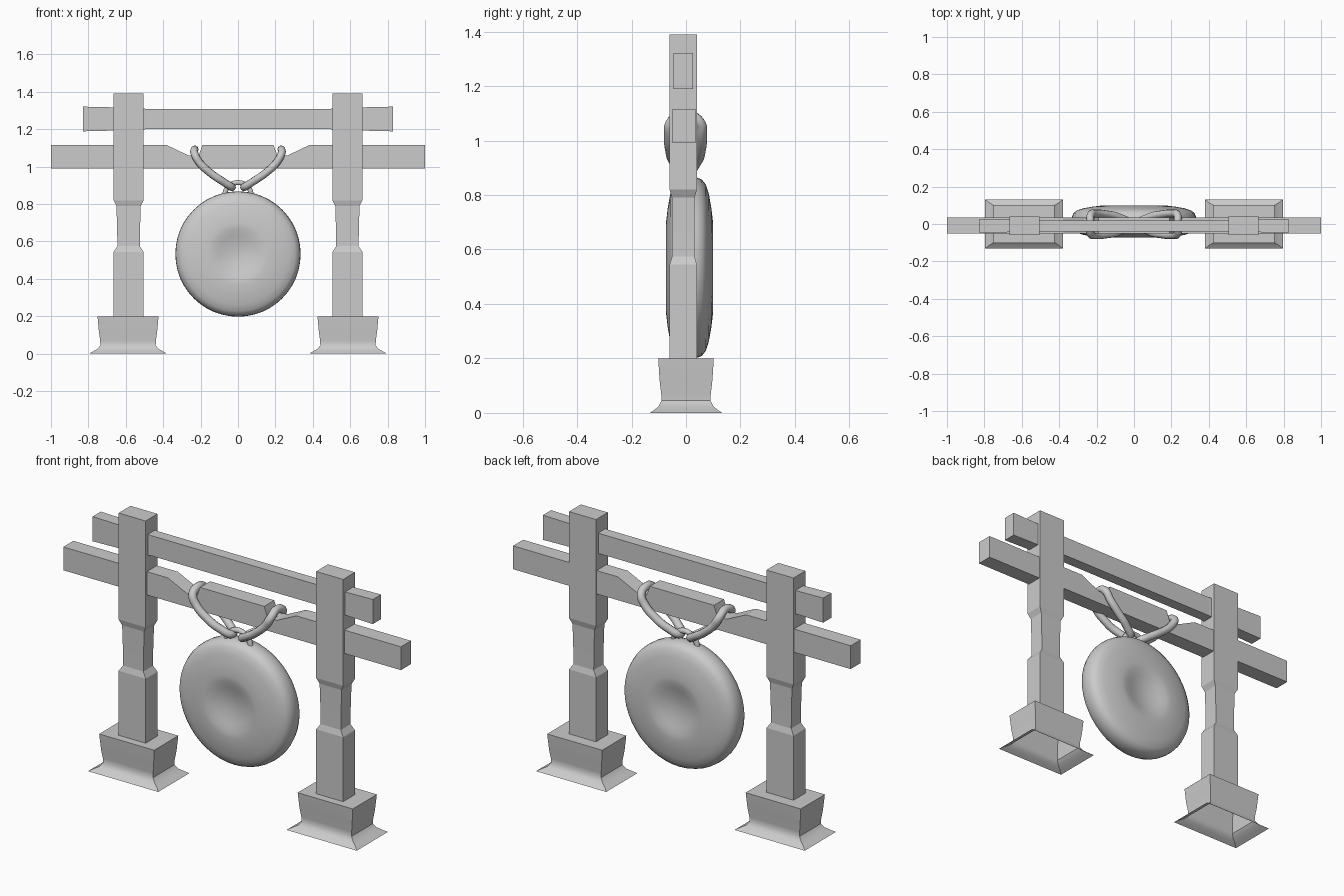
import bpy, bmesh, math
from mathutils import Vector

if "Cube" in bpy.data.objects:
    bpy.data.objects.remove(bpy.data.objects["Cube"])


def finish(name, bm, angle=None):
    bmesh.ops.recalc_face_normals(bm, faces=bm.faces)
    me = bpy.data.meshes.new(name)
    bm.to_mesh(me)
    bm.free()
    ob = bpy.data.objects.new(name, me)
    bpy.context.collection.objects.link(ob)
    if angle:
        smooth(ob, angle)
    return ob


def smooth(ob, angle):
    bpy.ops.object.select_all(action='DESELECT')
    ob.select_set(True)
    bpy.context.view_layer.objects.active = ob
    bpy.ops.object.shade_smooth_by_angle(angle=math.radians(angle))


def loft(name, sections, place, cap_start=True, angle=None):
    """Skin rectangles (t, half_a, half_b) along an axis; place maps (t, a, b) to xyz."""
    bm = bmesh.new()
    rings = [[bm.verts.new(place(t, a * sa, b * sb))
              for sa, sb in ((-1, -1), (1, -1), (1, 1), (-1, 1))]
             for t, a, b in sections]
    for r, s in zip(rings, rings[1:]):
        for i in range(4):
            j = (i + 1) % 4
            bm.faces.new((r[i], r[j], s[j], s[i]))
    bm.faces.new(rings[-1])
    if cap_start:
        bm.faces.new(rings[0])
    return finish(name, bm, angle)


def tube(name, points, radius, cyclic):
    """Round rope through the points, converted to a mesh."""
    cu = bpy.data.curves.new(name, 'CURVE')
    cu.dimensions = '3D'
    cu.bevel_depth = radius
    cu.bevel_resolution = 3
    cu.resolution_u = 6
    cu.use_fill_caps = True
    sp = cu.splines.new('BEZIER')
    sp.bezier_points.add(len(points) - 1)
    for bp, p in zip(sp.bezier_points, points):
        bp.co = Vector(p)
        bp.handle_left_type = bp.handle_right_type = 'AUTO'
    sp.use_cyclic_u = cyclic
    ob = bpy.data.objects.new(name, cu)
    bpy.context.collection.objects.link(ob)
    bpy.ops.object.select_all(action='DESELECT')
    ob.select_set(True)
    bpy.context.view_layer.objects.active = ob
    bpy.ops.object.convert(target='MESH')
    smooth(bpy.context.view_layer.objects.active, 60)


# Profiles: (height, half width, half depth)
POST = [(0.2, .08, .05), (0.545, .08, .05), (0.575, .06, .041),
        (0.66, .061, .041), (0.79, .065, .042), (0.82, .08, .05), (1.39, .08, .05)]
BASE = [(0, .208, .132), (.012, .188, .115), (.025, .163, .1), (.045, .148, .09),
        (.07, .149, .091), (.12, .156, .097), (.2, .163, .102)]
# Half of the rope loop: (x, y, z)
ROPE = [(.232, .048, 1.068), (.205, .056, 1.02), (.15, .052, .968), (.08, .036, .92)]

for side, s in (("left", -1), ("right", 1)):
    # Waisted post and flared open foot
    loft(side + "_post", POST, lambda t, a, b: (s * .585 + a, -.01 + b, t))
    loft(side + "_base", BASE, lambda t, a, b: (s * .588 + a, b, t), False, 35)
    # Rope loop slung over the beam and under the gong ring
    path = [(.232, -.003, 1.092)] + ROPE + [(.032, 0, .89)]
    path += [(x, -y - .004, z) for x, y, z in reversed(ROPE)]
    tube(side + "_rope", [(s * x, y, z) for x, y, z in path], .021, True)

# Upper beam, slimmer between the posts
half = [(.83, .035, .066), (.66, .034, .062), (.56, .034, .062), (.49, .03, .054)]
beam = [(-x, a, b) for x, a, b in half] + [(x, a, b) for x, a, b in reversed(half)]
loft("upper_beam", beam, lambda t, a, b: (t, -.01 + a, 1.255 + b))

# Lower beam with two rope notches
top = [(1, 1.115), (.38, 1.115), (.265, 1.06), (.21, 1.06), (.19, 1.115)]
outline = [(-1, .99), (1, .99)] + top + [(-x, z) for x, z in reversed(top)]
bm = bmesh.new()
face = bm.faces.new([bm.verts.new((x, -.05, z)) for x, z in outline])
ext = bmesh.ops.extrude_face_region(bm, geom=[face])
bmesh.ops.translate(bm, vec=(0, .085, 0),
                    verts=[v for v in ext["geom"] if isinstance(v, bmesh.types.BMVert)])
if not face.is_valid or len(bm.faces) < len(outline) + 2:
    bm.faces.new([v for v in bm.verts][:len(outline)])
finish("lower_beam", bm)

# Gong: dished on both faces, rounded rim, turned around the y axis
side_profile = [(0, .058), (.05, .062), (.10, .074), (.135, .084), (.165, .0865),
                (.22, .08), (.27, .071), (.305, .06), (.324, .045), (.333, .022)]
profile = side_profile + [(.335, 0)] + [(r, -y) for r, y in reversed(side_profile)]
bm = bmesh.new()
verts = [bm.verts.new((r, y + .013, .533)) for r, y in profile]
edges = [bm.edges.new(e) for e in zip(verts, verts[1:])]
bmesh.ops.spin(bm, geom=verts + edges, cent=(0, 0, .533), axis=(0, 1, 0),
               angle=2 * math.pi, steps=48)
bmesh.ops.remove_doubles(bm, verts=bm.verts, dist=.0005)
finish("gong", bm, 60)

# Hanging ring on top of the gong
tube("gong_ring", [(-.072, .005, .85), (-.058, .005, .885), (0, .005, .915),
                   (.058, .005, .885), (.072, .005, .85)], .014, False)
